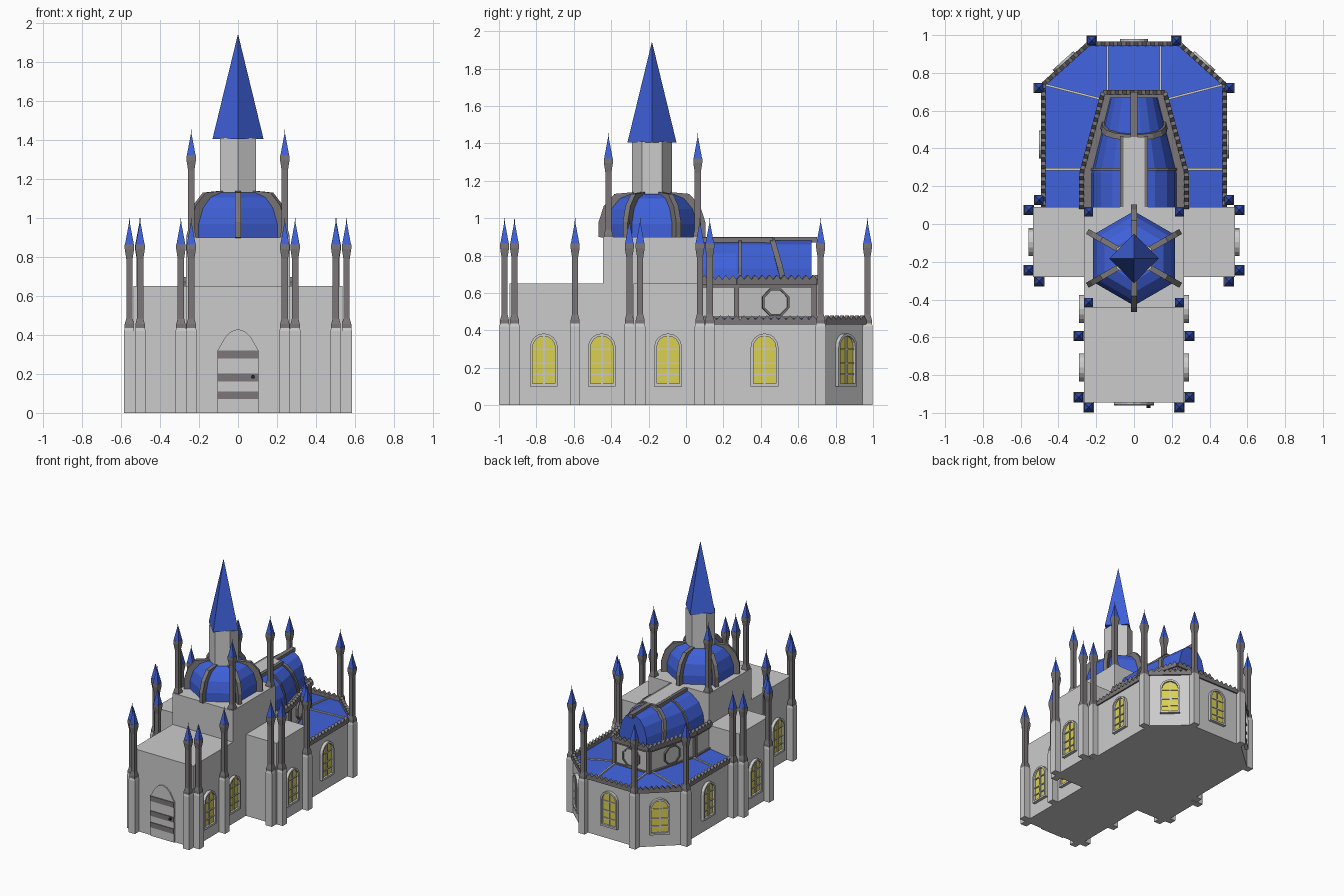
import bpy, math
from mathutils import Vector

if "Cube" in bpy.data.objects:
    bpy.data.objects.remove(bpy.data.objects["Cube"])


def material(name, rgb):
    m = bpy.data.materials.new(name)
    m.diffuse_color = (*rgb, 1)
    m.use_nodes = True
    m.node_tree.nodes["Principled BSDF"].inputs["Base Color"].default_value = m.diffuse_color
    return m


BLUE = material("blue_slate", (0.05, 0.12, 0.70))
YELLOW = material("yellow_glass", (0.70, 0.63, 0.08))
TRIM = material("dark_stone", (0.20, 0.185, 0.19))
BLACK = material("black_iron", (0.02, 0.02, 0.02))


def loft(name, rings, mat=None, caps=True, loop=False):
    """Skin a list of equal-length point rings."""
    n, k = len(rings[0]), len(rings)
    faces = []
    for i in range(k if loop else k - 1):
        a, b = i * n, (i + 1) % k * n
        faces += [(a + j, a + (j + 1) % n, b + (j + 1) % n, b + j) for j in range(n)]
    if caps and not loop:
        faces += [tuple(range(n))[::-1], tuple(range((k - 1) * n, k * n))]
    me = bpy.data.meshes.new(name)
    me.from_pydata([tuple(p) for r in rings for p in r], [], faces)
    ob = bpy.data.objects.new(name, me)
    bpy.context.collection.objects.link(ob)
    if mat:
        me.materials.append(mat)
    bpy.context.view_layer.objects.active = ob
    bpy.ops.object.mode_set(mode='EDIT')
    bpy.ops.mesh.select_all(action='SELECT')
    bpy.ops.mesh.normals_make_consistent(inside=False)
    bpy.ops.object.mode_set(mode='OBJECT')
    return ob


def prism(name, outline, z0, z1, mat=None):
    return loft(name, [[(x, y, z) for x, y in outline] for z in (z0, z1)], mat)


def box(name, x0, x1, y0, y1, z0, z1, mat=None):
    return prism(name, [(x0, y0), (x1, y0), (x1, y1), (x0, y1)], z0, z1, mat)


def turned(name, x, y, sides, profile, mat=None, turn=0.0):
    """Low-poly turned part from (radius, z) pairs."""
    ang = [turn + 2 * math.pi * i / sides for i in range(sides)]
    return loft(name, [[(x + r * math.cos(a), y + r * math.sin(a), z) for a in ang]
                       for r, z in profile], mat)


def beam(name, p, q, w, h, mat=TRIM):
    p, q = Vector(p), Vector(q)
    s = (q - p).cross(Vector((0, 0, 1))).normalized() * w / 2
    u = Vector((0, 0, h / 2))
    return loft(name, [[c + s + u, c - s + u, c - s - u, c + s - u] for c in (p, q)], mat)


def wall_ring(outline, c, a, d):
    """Place a (u, z) outline on a wall at c with outward normal angle a."""
    return [(c[0] - u * math.sin(a) + d * math.cos(a),
             c[1] + u * math.cos(a) + d * math.sin(a), z) for u, z in outline]


def plate(name, outline, c, a, d0, d1, mat=None):
    return loft(name, [wall_ring(outline, c, a, d) for d in (d0, d1)], mat)


def frame(name, outer, inner, c, a, d0, d1, mat=None):
    return loft(name, [wall_ring(o, c, a, d) for o, d in
                       ((outer, d0), (outer, d1), (inner, d1), (inner, d0))], mat, loop=True)


def rect(u0, u1, z0, z1):
    return [(u0, z0), (u1, z0), (u1, z1), (u0, z1)]


def arch(w, z0, zs):
    return [(-w, z0), (w, z0)] + [(w * math.cos(t * math.pi / 8), zs + w * math.sin(t * math.pi / 8))
                                  for t in range(9)]


def window(c, a):
    frame("window_frame", arch(0.074, 0.10, 0.31), arch(0.06, 0.115, 0.31), c, a, -0.01, 0.024)
    plate("window_glass", arch(0.061, 0.114, 0.31), c, a, -0.01, 0.008, YELLOW)
    plate("window_mullion", rect(-0.005, 0.005, 0.11, 0.37), c, a, 0, 0.016)
    for z in (0.165, 0.225, 0.30):
        plate("window_bar", rect(-0.06, 0.06, z - 0.004, z + 0.004), c, a, 0, 0.015)


def pinnacle(x, y, dz=0.0):
    q = math.pi / 4
    if not dz:
        turned("buttress", x, y, 4, [(0.039, 0), (0.039, 0.42), (0.03, 0.45)], None, q)
    turned("pinnacle_shaft", x, y, 4, [(r, z + dz) for r, z in (
        (0.034, 0.43), (0.034, 0.455), (0.023, 0.485), (0.023, 0.79), (0.034, 0.84), (0.034, 0.865)
    )], TRIM, q)
    turned("pinnacle_cap", x, y, 4, [(0.032, 0.865 + dz), (0.003, 0.975 + dz)], BLUE, q)
    turned("pinnacle_needle", x, y, 4, [(0.003, 0.96 + dz), (0.001, 1.0 + dz)], TRIM)


def cresting(path, z):
    """Saw-tooth strip along a wall path."""
    for p, q in zip(path, path[1:]):
        d = Vector(q) - Vector(p)
        n = max(2, round(d.length / 0.042))
        L = d.length
        top = []
        for i in range(n):
            top += [(L - i * L / n, z + 0.012), (L - (i + 0.5) * L / n, z + 0.036)]
        a = math.atan2(d.y, d.x) - math.pi / 2
        plate("cresting", [(0, z - 0.014), (L, z - 0.014)] + top + [(0, z + 0.012)], p, a, -0.012, 0.012, TRIM)


def both(path):
    return path + [(-x, y) for x, y in reversed(path)]


# Nave, transept and crossing tower
box("nave", -0.266, 0.266, -0.945, 0.09, 0, 0.65)
box("transept", -0.535, 0.535, -0.28, 0.09, 0, 0.65)
box("crossing_tower", -0.266, 0.266, -0.445, 0.09, 0, 0.90)

# Choir with low roof and hip ribs
outer = [(0.48, 0.08), (0.48, 0.29), (0.48, 0.74), (0.24, 0.955)]
inner = [(0.27, 0.08), (0.27, 0.29), (0.17, 0.66), (0.14, 0.70)]
prism("choir_wall", both(outer), 0, 0.435)
loft("choir_roof", [[(x, y, 0.436) for x, y in both(outer)],
                    [(x, y, 0.465) for x, y in both(inner)]], BLUE)
cresting(both(outer), 0.445)
for s in (1, -1):
    for (x, y), (u, v) in ((outer[1], inner[1]), (outer[2], inner[2]), ((0.14, 0.955), inner[3])):
        beam("roof_hip", (s * x, y, 0.439), (s * u, v, 0.468), 0.012, 0.012, None)

# Clerestory with cornice, posts and octagonal windows
clere = [(0.265, 0.08), (0.265, 0.27), (0.15, 0.685)]
prism("clerestory_wall", both(clere), 0.43, 0.64)
wide = [(x + 0.013, y + (0.013 if y > 0.5 else 0)) for x, y in clere]
prism("clerestory_cornice", both(wide), 0.63, 0.655, TRIM)
prism("clerestory_footing", both(wide), 0.45, 0.475, TRIM)
cresting(both(wide), 0.66)
for x, y in both(clere[1:]):
    turned("clerestory_post", x, y, 4, [(0.02, 0.44), (0.02, 0.65)], TRIM, math.pi / 4)


def octagon(r):
    return [(r * math.cos((i + 0.5) * math.pi / 4), 0.55 + r * math.sin((i + 0.5) * math.pi / 4)) for i in range(8)]


tilt = math.atan2(0.115, 0.415)
for c, a in (((0.2075, 0.4775), tilt), ((-0.2075, 0.4775), math.pi - tilt), ((0, 0.685), math.pi / 2)):
    frame("round_window_rim", octagon(0.08), octagon(0.068), c, a, -0.01, 0.014, TRIM)
    plate("round_window_pane", octagon(0.069), c, a, -0.01, 0.006)


# Curved choir roof, ribs and ridge
def section(y0, y1, grow=0.0):
    w = lambda y: 0.225 if y < 0.27 else 0.225 - (y - 0.27) * 0.25
    half = []
    for f, z in ((1, 0.65), (0.95, 0.73), (0.78, 0.81), (0.5, 0.86), (0.2, 0.88)):
        y = y0 + (y1 - y0) * (z - 0.65) / 0.23
        half.append((f * w(y) + grow, y, z + (grow if z > 0.7 else 0)))
    return half + [(-x, y, z) for x, y, z in reversed(half)]


loft("upper_roof", [section(y, y) for y in (0.08, 0.27, 0.67)], BLUE)
loft("roof_rib", [section(0.282, 0.282, 0.008), section(0.296, 0.296, 0.008)], TRIM)
loft("roof_rib", [section(0.51, 0.445, 0.012), section(0.54, 0.475, 0.012)], TRIM)
box("ridge_cap", -0.055, 0.055, 0.08, 0.46, 0.87, 0.90)
for s in (1, -1):
    box("ridge_edge", s * 0.055, s * 0.075, 0.08, 0.465, 0.865, 0.898, TRIM)
box("ridge_beam", -0.018, 0.018, 0.45, 0.70, 0.87, 0.90, TRIM)

# Dome, ribs, lantern and spire
CY = -0.182
dome = [(0.25, 0.90), (0.25, 0.97), (0.225, 1.05), (0.18, 1.105), (0.12, 1.13)]
turned("dome", 0, CY, 6, dome, BLUE, math.pi / 6)
rib = [(0.285, 0.88), (0.285, 0.98), (0.258, 1.065), (0.20, 1.13), (0.09, 1.14)]
for i in range(6):
    a = math.pi / 6 + i * math.pi / 3
    plate("dome_rib", [(r, z if z > 0.89 else 0.90) for r, z in rib] + [(r - 0.02, z - 0.01) for r, z in reversed(dome)],
          (0, CY), a - math.pi / 2, -0.015, 0.015, TRIM)
turned("lantern", 0, CY, 6, [(0.107, 1.12), (0.107, 1.41)], None, math.pi / 6)
turned("spire", 0, CY, 4, [(0.131, 1.405), (0.001, 1.94)], BLUE)

# Pinnacles and side windows, mirrored
for s in (1, -1):
    for x, y in ((0.224, 0.97), (0.504, 0.72), (0.557, 0.074), (0.502, 0.127), (0.557, -0.245),
                 (0.502, -0.303), (0.293, -0.593), (0.293, -0.917), (0.24, -0.97)):
        pinnacle(s * x, y)
    for y in (0.063, -0.415):
        pinnacle(s * 0.24, y, 0.455)
    side = 0 if s > 0 else math.pi
    for x, y in ((0.266, -0.76), (0.266, -0.45), (0.535, -0.096), (0.48, 0.42)):
        window((s * x, y), side)
    diag = math.atan2(0.24, 0.215)
    window((s * 0.36, 0.8475), diag if s > 0 else math.pi - diag)
window((0, 0.955), math.pi / 2)

# Door with iron bands and knob
front, c = -math.pi / 2, (0, -0.945)
plate("door", [(-0.105, 0), (0.105, 0), (0.105, 0.32), (0.065, 0.39), (0.035, 0.418), (0, 0.43),
               (-0.035, 0.418), (-0.065, 0.39), (-0.105, 0.32)], c, front, -0.01, 0.01)
for z in (0.09, 0.182, 0.30):
    plate("door_band", rect(-0.105, 0.105, z - 0.02, z + 0.02), c, front, 0, 0.016, TRIM)
plate("door_knob", [(0.077 + 0.01 * math.cos(i * math.pi / 4), 0.185 + 0.01 * math.sin(i * math.pi / 4))
                    for i in range(8)], c, front, 0, 0.028, BLACK)
